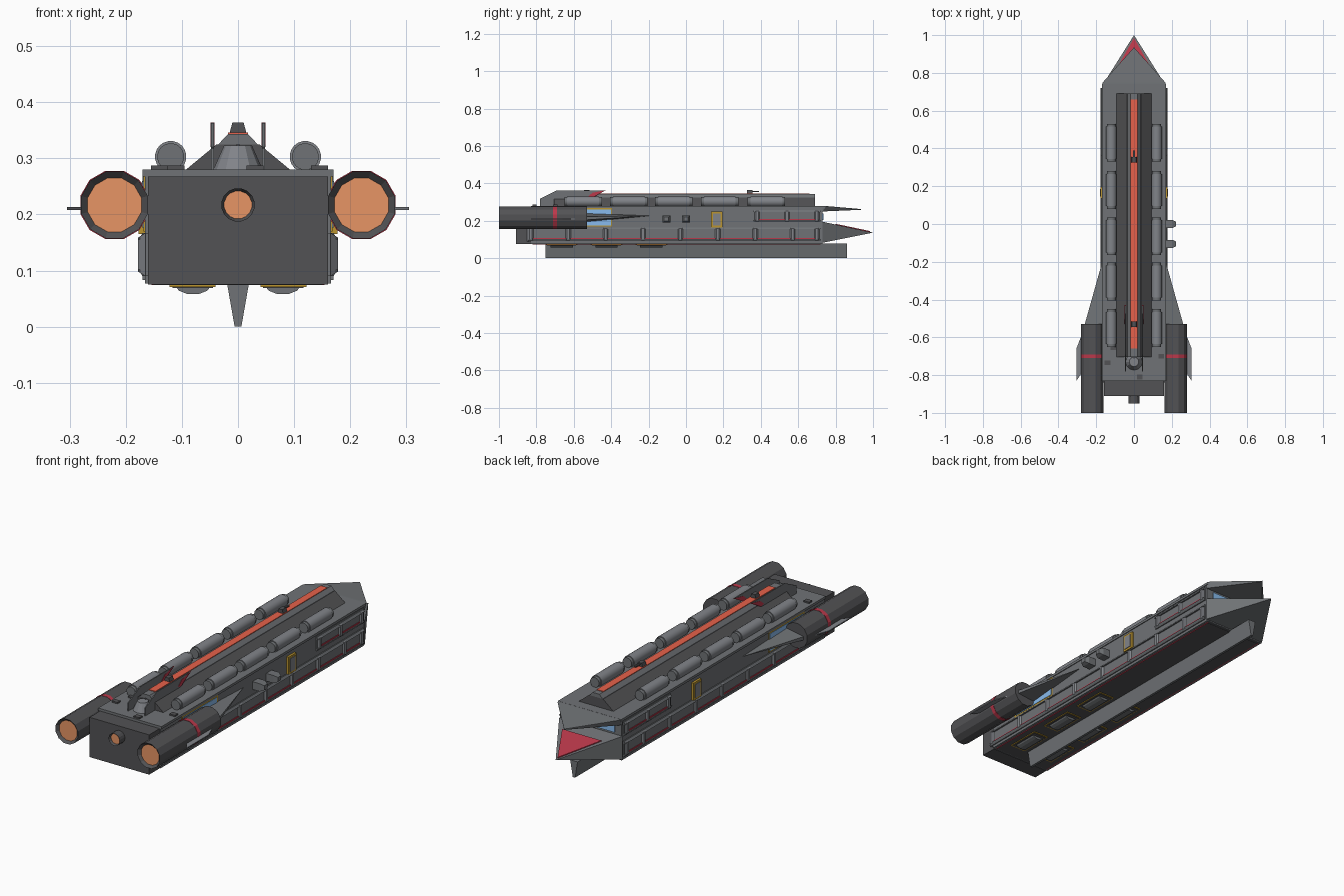
import bpy, bmesh, math
from mathutils import Matrix

if "Cube" in bpy.data.objects:
    bpy.data.objects.remove(bpy.data.objects["Cube"])


def mat(name, *rgb):
    m = bpy.data.materials.new(name)
    m.diffuse_color = (*rgb, 1)
    m.use_nodes = True
    m.node_tree.nodes["Principled BSDF"].inputs["Base Color"].default_value = m.diffuse_color
    return m


GREY = mat("hull_grey", .16, .17, .18)
DARK = mat("dark_grey", .085, .085, .09)
LIGHT = mat("light_grey", .22, .23, .25)
RED = mat("red", .5, .04, .07)
ORANGE = mat("orange", .8, .3, .13)
STRIP = mat("strip_orange", .8, .12, .07)
YELLOW = mat("yellow", .5, .3, .03)
BLUE = mat("blue_glass", .25, .5, .85)


def add(name, bm, mats, mirror=False):
    bmesh.ops.recalc_face_normals(bm, faces=bm.faces)
    me = bpy.data.meshes.new(name)
    bm.to_mesh(me)
    bm.free()
    ob = bpy.data.objects.new(name, me)
    bpy.context.collection.objects.link(ob)
    for m in mats if isinstance(mats, tuple) else (mats,):
        me.materials.append(m)
    if mirror:
        ob.modifiers.new("mirror", 'MIRROR').use_mirror_merge = False
    return ob


def convex(name, pts, m=GREY, mirror=False):
    bm = bmesh.new()
    for p in pts:
        bm.verts.new(p)
    bmesh.ops.convex_hull(bm, input=bm.verts)
    bmesh.ops.dissolve_limit(bm, angle_limit=.002, verts=bm.verts, edges=bm.edges)
    return add(name, bm, m, mirror)


def box(name, xs, ys, zs, m=GREY, mirror=False):
    return convex(name, [(x, y, z) for x in xs for y in ys for z in zs], m, mirror)


def prism(name, profile, y0, y1, m=GREY, mirror=False):
    # xz cross-section run along y
    return convex(name, [(x, y, z) for x, z in profile for y in (y0, y1)], m, mirror)


def tube(name, x, z, y0, y1, r, sides, m=GREY, mirror=False, nozzle=0):
    bm = bmesh.new()
    bmesh.ops.create_cone(bm, cap_ends=True, segments=sides, radius1=r, radius2=r, depth=y1 - y0,
                          matrix=Matrix.Translation((x, (y0 + y1) / 2, z))
                          @ Matrix.Rotation(math.pi / 2, 4, 'X')
                          @ Matrix.Rotation(math.pi / sides, 4, 'Z'))
    if nozzle:  # recessed glowing exhaust on the front-facing cap
        cap = min(bm.faces, key=lambda f: f.calc_center_median().y)
        bmesh.ops.inset_region(bm, faces=[cap], thickness=nozzle)
        bmesh.ops.translate(bm, verts=cap.verts, vec=(0, .012, 0))
        cap.material_index = 1
    return add(name, bm, m, mirror)


# main hull, stern block and roof plate
box("hull", (-.166, .166), (-.83, .73), (.077, .27))
box("stern_block", (-.16, .16), (-.91, -.83), (.075, .268), DARK)
box("roof_plate", (-.17, .17), (-.83, .74), (.268, .28))
box("belly_plate", (-.15, .15), (-.82, .72), (.074, .08), DARK)
box("belly_red_line", (.15, .154), (-.82, .72), (.074, .078), RED, True)

# split nose: lower beak, upper beak, red mark and windows between
convex("lower_beak", [(s * .17, .73, z) for s in (-1, 1) for z in (.083, .195)] + [(0, 1, .137)])
convex("beak_red_mark", [(s * .105, .80, z) for s in (-1, 1) for z in (.178, .184)]
       + [(0, .985, .139), (0, .985, .145)], RED)
convex("upper_beak", [(s * .17, .73, z) for s in (-1, 1) for z in (.25, .28)]
       + [(s * .165, .75, .279) for s in (-1, 1)] + [(0, .935, .259), (0, .935, .263)])
box("cockpit_window", (.03, .13), (.72, .735), (.205, .24), BLUE, True)

# keel
prism("keel", [(-.02, .08), (.02, .08), (.006, 0), (-.006, 0)], -.75, .86)

# spine ridge with glowing strip
prism("spine", [(-.095, .278), (.095, .278), (.038, .325), (-.038, .325)], -.705, .69, DARK)
prism("spine_cap", [(-.036, .324), (.036, .324), (.018, .343), (-.018, .343)], -.705, .69)
box("spine_strip", (-.018, .018), (-.66, .66), (.34, .346), STRIP)
box("spine_rear_slot", (-.004, .004), (-.712, -.70), (.28, .325), DARK)
for y in (.34, -.53):
    prism("spine_mast", [(-.015, .345), (.015, .345), (.01, .364), (-.01, .364)], y - .015, y + .015, DARK)
box("mast_boom", (-.004, .004), (.34, .39), (.354, .36), DARK)

# tail fins beside the spine, with red leading tips
fin = [(-.78, .318), (-.69, .363), (-.43, .363), (-.51, .318)]
convex("tail_fin", [(x, y, z) for x in (.043, .048) for y, z in fin], GREY, True)
tip = [(-.43, .364), (-.50, .35), (-.53, .325), (-.505, .32)]
convex("tail_fin_red_tip", [(x, y, z) for x in (.042, .049) for y, z in tip], RED, True)
box("fin_foot", (.043, .048), (-.78, -.705), (.278, .32), GREY, True)

# rear turret dome
bm = bmesh.new()
bmesh.ops.create_cone(bm, cap_ends=True, segments=12, radius1=.045, radius2=.025, depth=.045,
                      matrix=Matrix.Translation((0, -.73, .30)))
add("rear_turret", bm, LIGHT)

# roof tanks with narrower necks and clamps
for y0, y1 in ((.33, .53), (.08, .28), (-.165, .035), (-.405, -.205), (-.65, -.45)):
    for part in (tube("tank", .12, .303, y0 + .015, y1 - .015, .028, 20, LIGHT, True),
                 tube("tank_neck", .12, .303, y0, y1, .024, 20, GREY, True)):
        bpy.ops.object.select_all(action='DESELECT')
        part.select_set(True)
        bpy.context.view_layer.objects.active = part
        bpy.ops.object.shade_smooth_by_angle(angle=math.radians(35))
    for y in (y0 + .04, y1 - .04):
        box("tank_saddle", (.105, .135), (y - .012, y + .012), (.275, .29), DARK, True)

# roof details
for x, y in ((-.11, -.655), (-.14, -.735), (.03, -.81), (.145, -.70)):
    box("roof_detail", (x - .015, x + .015), (y - .012, y + .012), (.278, .287), DARK)

# engines
tube("side_engine", .22, .217, -1, -.53, .0615, 12, (DARK, ORANGE), True, .012)
tube("engine_red_ring", .22, .217, -.71, -.69, .063, 12, RED, True)
tube("centre_thruster", 0, .217, -.95, -.90, .03, 16, (DARK, ORANGE), False, .005)

# wings: fairing ahead of the engine, outer blade beside it
convex("wing_fairing", [(.165, -.19, .227), (.165, -.53, .24), (.165, -.53, .195),
                        (.262, -.535, .222), (.262, -.535, .205)], GREY, True)
blade = [(.255, -.53), (.305, -.66), (.305, -.83), (.27, -.78)]
convex("wing_blade", [(x, y, z) for x, y in blade for z in (.208, .213)], LIGHT, True)

# blue side windows in a yellow frame
box("window_frame", (.16, .168), (-.67, -.395), (.17, .268), YELLOW, True)
for z in (.176, .222):
    box("side_window", (.16, .17), (-.66, -.402), (z, z + .038), BLUE, True)


def ribbed_band(name, y0, y1, z0, z1, ribs):
    # sloped rails above and below a shallow panel, split by ribs
    for za, zb in ((z0, z0 + .012), (z1, z1 - .012)):
        prism(name + "_rail", [(.16, za), (.17, za), (.178, zb), (.16, zb)], y0, y1, GREY, True)
    box(name + "_red_line", (.16, .1735), (y0 + .02, y1 - .02), (z0 + .012, z0 + .019), RED, True)
    box(name + "_panel", (.16, .171), (y0, y1), (z0, z1), GREY, True)
    for y in ribs:
        convex(name + "_rib", [(.165, y + d, z) for d in (-.02, .02) for z in (z0, z1)]
               + [(.178, y + d, z) for d in (-.007, .007) for z in (z0 + .008, z1 - .008)], LIGHT, True)


ribbed_band("lower_band", -.84, .72, .09, .167, [-.83 + i * .2 for i in range(8)] + [.7])
ribbed_band("bow_band", .36, .72, .192, .26, (.38, .54, .7))

# side door
box("door_frame", (.16, .177), (.135, .195), (.165, .25), YELLOW, True)
box("door", (.16, .18), (.145, .185), (.175, .24), LIGHT, True)

# sensor pods, right side only
for y in (-.105, 0):
    convex("sensor_pod", [(x, y + d, .21 + e) for x, r in ((.16, .021), (.205, .021), (.223, .012))
                          for d in (-r, r) for e in (-r * .9, r * .9)])

# belly landing hatches in two rows
for y in (-.665, -.425, -.185):
    box("hatch_frame", (.04, .122), (y - .085, y + .085), (.071, .078), YELLOW, True)
    box("hatch_plate", (.045, .117), (y - .078, y + .078), (.069, .078), DARK, True)
    prism("hatch_foot", [(.05, .07), (.11, .07), (.105, .064), (.09, .058), (.07, .058), (.055, .064)],
          y - .06, y + .06, GREY, True)
